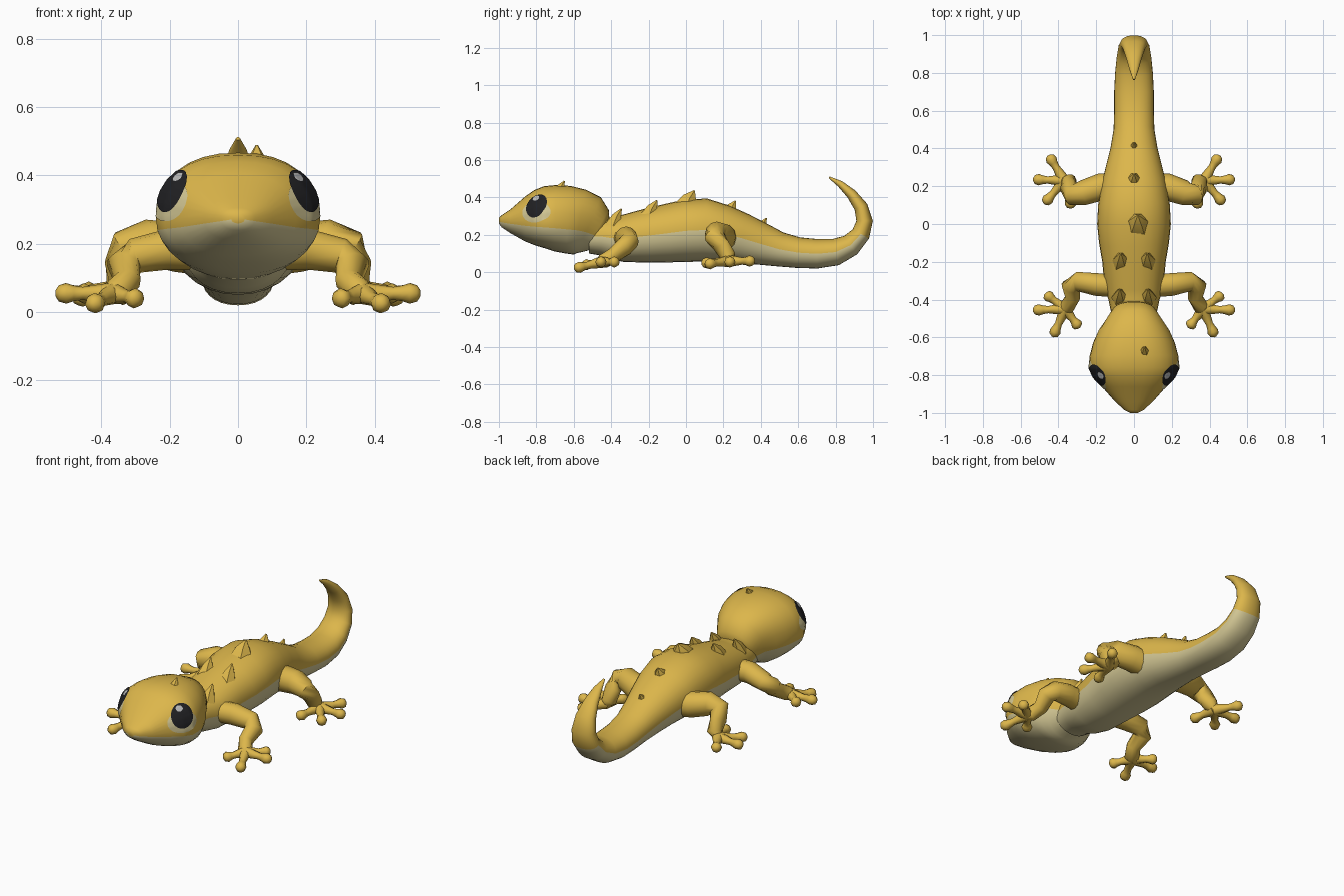
import bpy, bmesh, math
from mathutils import Vector, Matrix

cube = bpy.data.objects.get("Cube")
if cube:
    bpy.data.objects.remove(cube)


def material(name, rgb):
    m = bpy.data.materials.new(name)
    m.use_nodes = True
    m.diffuse_color = (*rgb, 1)
    m.node_tree.nodes["Principled BSDF"].inputs["Base Color"].default_value = (*rgb, 1)
    return m


YELLOW = material("golden skin", (0.72, 0.47, 0.07))
CREAM = material("cream belly", (0.66, 0.58, 0.3))
BLACK = material("black pupil", (0.015, 0.015, 0.017))
GREY = material("grey glint", (0.5, 0.5, 0.5))


def spow(v, p):
    return math.copysign(abs(v) ** p, v)


def loft(bm, sections, segs=10, side=None, power=1.0, cream=None, cream_end=99):
    """Skin rings of (point, half width, height above, depth below) along a path."""
    pts = [Vector(s[0]) for s in sections]
    rings = []
    for i, (_, w, up, down) in enumerate(sections):
        t = (pts[min(i + 1, len(pts) - 1)] - pts[max(i - 1, 0)]).normalized()
        x = side or t.cross(Vector((0, 0, 1))).normalized()
        n = x.cross(t).normalized()
        ring = []
        for k in range(segs):
            a = math.tau * k / segs
            c, s = spow(math.cos(a), power), spow(math.sin(a), power)
            ring.append(bm.verts.new(pts[i] + x * w * c + n * s * (up if s > 0 else down)))
        rings.append(ring)
    for i in range(len(rings) - 1):
        for k in range(segs):
            j = (k + 1) % segs
            f = bm.faces.new((rings[i][k], rings[i][j], rings[i + 1][j], rings[i + 1][k]))
            low = math.sin(math.tau * (k + 0.5) / segs)
            if cream is not None and low < cream and i < cream_end:
                f.material_index = 1
    bm.faces.new(rings[0])
    bm.faces.new(rings[-1])


def tube(bm, points, radii, segs=10, side=None):
    loft(bm, [(p, r, r, r) for p, r in zip(points, radii)], segs, side)


def finish(bm, name, mats, angle=60):
    bmesh.ops.recalc_face_normals(bm, faces=bm.faces)
    me = bpy.data.meshes.new(name)
    bm.to_mesh(me)
    bm.free()
    for m in mats:
        me.materials.append(m)
    ob = bpy.data.objects.new(name, me)
    bpy.context.collection.objects.link(ob)
    bpy.ops.object.select_all(action="DESELECT")
    ob.select_set(True)
    bpy.context.view_layer.objects.active = ob
    bpy.ops.object.shade_smooth_by_angle(angle=math.radians(angle))
    return ob


X = Vector((1, 0, 0))

# Head: y, widest height, half width, top, bottom
head_rows = [(-1.0, .275, .02, .29, .26), (-.985, .275, .05, .305, .24),
             (-.94, .275, .10, .335, .21), (-.86, .275, .17, .405, .165),
             (-.81, .275, .215, .44, .145), (-.76, .275, .24, .46, .13),
             (-.70, .275, .235, .467, .112), (-.63, .27, .217, .462, .1),
             (-.57, .265, .19, .445, .092), (-.52, .25, .15, .415, .09),
             (-.475, .225, .12, .35, .095), (-.45, .21, .10, .29, .11)]
bm = bmesh.new()
loft(bm, [((0, y, z), w, t - z, z - b) for y, z, w, t, b in head_rows],
     32, X, 0.87, cream=-0.25)
head = finish(bm, "head", [YELLOW, CREAM])

# Body and tail: y, half width, top, bottom, then the curled tail along its centre line
body_rows = [(-.52, .11, .28, .1), (-.45, .125, .292, .09), (-.4, .135, .295, .07),
             (-.34, .155, .305, .055), (-.2, .168, .342, .05), (-.1, .185, .365, .052),
             (0, .195, .388, .055), (.1, .19, .395, .057), (.2, .175, .36, .055),
             (.3, .15, .315, .048), (.4, .125, .265, .038), (.5, .108, .215, .03),
             (.6, .105, .187, .023), (.7, .105, .178, .02)]
body = [((0, y, (t + b) / 2), w, (t - b) / 2, (t - b) / 2) for y, w, t, b in body_rows]
for y, z, w, h in [(.8, .108, .1, .072), (.88, .145, .092, .06), (.935, .205, .083, .05),
                   (.955, .275, .072, .044), (.935, .35, .06, .037), (.885, .418, .043, .028),
                   (.825, .472, .026, .018), (.765, .508, .006, .005)]:
    body.append(((0, y, z), w, h, h))
bm = bmesh.new()
loft(bm, body, 28, X, 0.92, cream=0.08, cream_end=16)
finish(bm, "body_and_tail", [YELLOW, CREAM])

# Legs: a bent limb, a flat palm and four round-tipped toes each
legs = {
    "front": ([(.08, -.33, .18), (.2, -.32, .185), (.3, -.305, .165), (.335, -.33, .135),
               (.325, -.39, .09), (.355, -.44, .06), (.385, -.46, .045)],
              [.06, .06, .052, .05, .04, .04, .02],
              (.365, -.45, .055),
              [(.51, -.455, .055), (.455, -.38, .055), (.42, -.575, .025), (.3, -.535, .04)]),
    "hind": ([(.08, .2, .18), (.18, .195, .19), (.27, .165, .205), (.325, .155, .19),
              (.345, .19, .14), (.345, .225, .085), (.38, .23, .05)],
             [.075, .072, .066, .056, .046, .042, .02],
             (.37, .23, .06),
             [(.51, .235, .055), (.44, .345, .06), (.46, .125, .045), (.335, .105, .05)]),
}
for place, (path, radii, palm, toes) in legs.items():
    for label, s in (("left", 1), ("right", -1)):
        flip = lambda p: Vector((p[0] * s, p[1], p[2]))
        bm = bmesh.new()
        tube(bm, [flip(p) for p in path], radii, 12)
        for toe in toes:
            a, b = flip(palm), flip(toe)
            reach = (0, .3, .62, .8, .95, 1.1, 1.17)
            tube(bm, [a.lerp(b, f) for f in reach],
                 [.032, .026, .019, .023, .03, .024, .008], 8)
        finish(bm, f"{place}_{label}_leg", [YELLOW])

# Back spines: low thorns leaning to the rear, and a small bump on the head
bm = bmesh.new()
for x, y, z, r in [(.075, -.345, .34, .035), (-.075, -.345, .34, .035),
                   (.07, -.155, .385, .04), (-.07, -.155, .385, .04),
                   (.02, .045, .437, .055), (0, .265, .382, .045),
                   (0, .43, .29, .035), (.055, -.65, .488, .035)]:
    tube(bm, [(x, y - .045, z - .09), (x, y - .025, z - .04), (x, y, z)],
         [r * 1.3, r * .8, .004], 6, X)
finish(bm, "back_spines", [YELLOW], 35)


# Eyes: thin patches wrapped onto the sides of the head
def eye_patch(name, mat, s, du, dv, ru, rv, lift):
    n = Vector((.75 * s, -.6, .28)).normalized()
    u = Vector((0, 0, 1)).cross(n).normalized()
    v = n.cross(u)
    bm = bmesh.new()
    bmesh.ops.create_grid(bm, x_segments=14, y_segments=14, size=1)
    for vert in bm.verts:
        a, b, _ = vert.co
        vert.co = (du * s + ru * a * math.sqrt(1 - b * b / 2),
                   dv + rv * b * math.sqrt(1 - a * a / 2), 0)
    ob = finish(bm, name, [mat])
    centre = Vector((.2 * s, -.805, .35)) + n * .1
    ob.matrix_world = Matrix.Translation(centre) @ Matrix((u, v, n)).transposed().to_4x4()
    wrap = ob.modifiers.new("wrap", "SHRINKWRAP")
    wrap.target = head
    wrap.wrap_method = "PROJECT"
    wrap.use_project_z = True
    wrap.use_positive_direction = False
    wrap.use_negative_direction = True
    wrap.offset = lift


for label, s in (("left", 1), ("right", -1)):
    eye_patch(label + "_eyelid", CREAM, s, 0, -.025, .085, .06, .003)
    eye_patch(label + "_pupil", BLACK, s, 0, .008, .062, .068, .006)
    eye_patch(label + "_glint", GREY, s, -.012, .05, .02, .016, .009)
